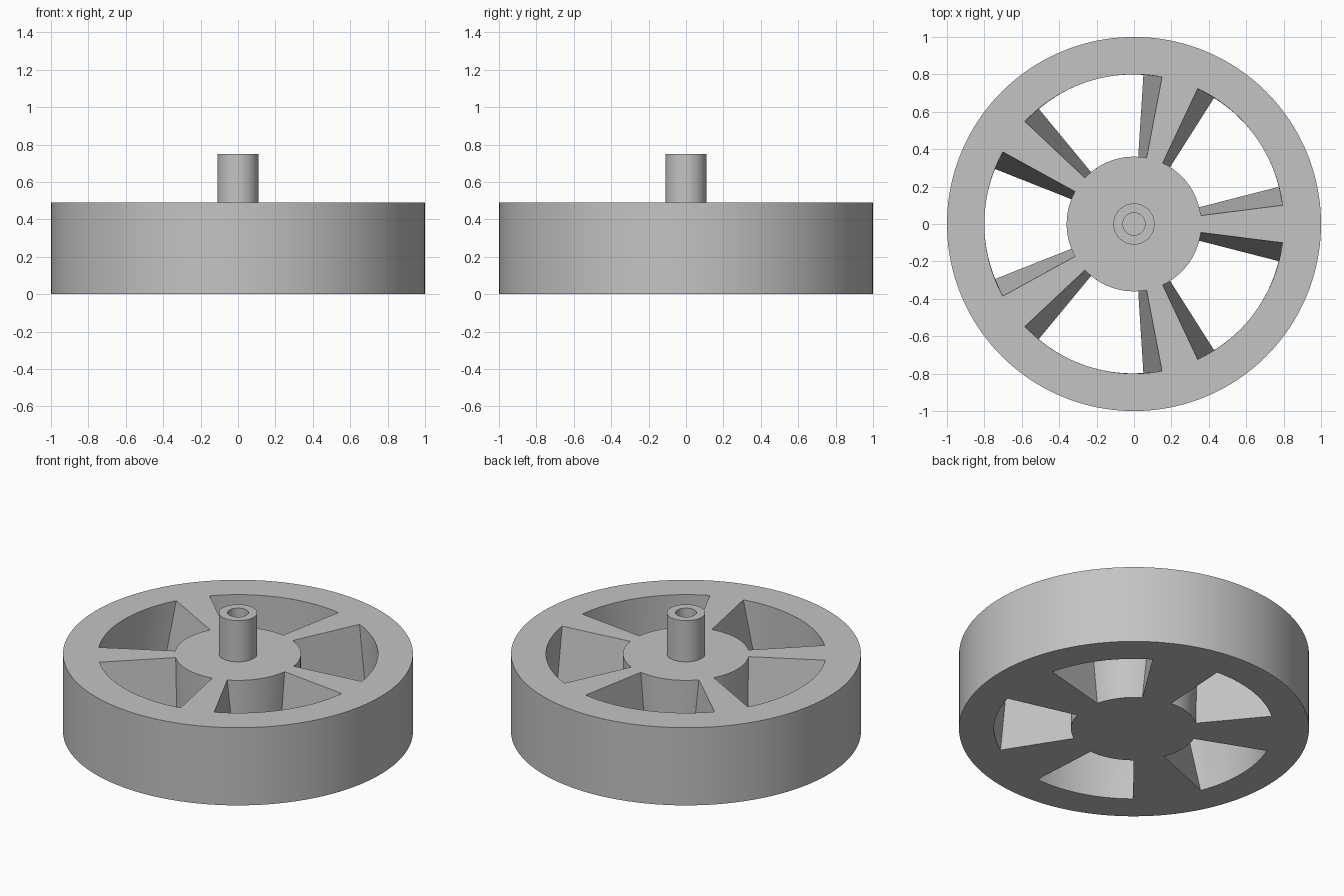
import bpy, bmesh, math

cube = bpy.data.objects.get("Cube")
if cube:
    bpy.data.objects.remove(cube)

SPOKES = 5
COLS = 32                # columns per spoke sector
HALF = 4                 # columns from spoke centre to spoke edge
SECTOR = 72.0
N = SPOKES * COLS
HUB_R, RIM_R, HEIGHT = 0.36, 0.80, 0.49
TOP_HALF, BOTTOM_HALF = 7.2, 14.4    # spokes widen towards the bottom

# Lathe profile (radius, height): underside, tread, top side, hollow shaft
profile = [(HUB_R, 0), (RIM_R, 0), (1, 0), (1, HEIGHT), (RIM_R, HEIGHT),
           (HUB_R, HEIGHT), (0.11, HEIGHT), (0.11, 0.75), (0.06, 0.75), (0.06, HEIGHT)]
HUB_LOW, RIM_LOW, RIM_TOP, HUB_TOP = 0, 1, 4, 5


def column_angle(i, half):
    """Angle of column i when each spoke spans +-half degrees."""
    sector, k = divmod(i, COLS)
    if k <= HALF:
        a = half * k / HALF
    elif k >= COLS - HALF:
        a = SECTOR - half * (COLS - k) / HALF
    else:
        a = half + (SECTOR - 2 * half) * (k - HALF) / (COLS - 2 * HALF)
    return math.radians(sector * SECTOR + a)


def point(bm, p, i):
    r, z = profile[p]
    if p in (HUB_LOW, RIM_LOW):
        a = column_angle(i, BOTTOM_HALF)
    elif p in (HUB_TOP, RIM_TOP):
        a = column_angle(i, TOP_HALF)
    else:
        a = math.tau * i / N
    return bm.verts.new((r * math.cos(a), r * math.sin(a), z))


bm = bmesh.new()
rings = [[point(bm, p, i) for i in range(N)] for p in range(len(profile))]


def band(p, q, i):
    j = (i + 1) % N
    bm.faces.new((rings[p][i], rings[p][j], rings[q][j], rings[q][i]))


for i in range(N):
    k = i % COLS
    in_window = HALF <= k < COLS - HALF
    for p in range(len(profile) - 1):
        if not (in_window and p in (HUB_LOW, RIM_TOP)):
            band(p, p + 1, i)
    # Window walls against the hub and the rim
    if in_window:
        band(HUB_TOP, HUB_LOW, i)
        band(RIM_LOW, RIM_TOP, i)
    # Sloping spoke flanks
    if k in (HALF, COLS - HALF):
        bm.faces.new([rings[p][i] for p in (HUB_LOW, RIM_LOW, RIM_TOP, HUB_TOP)])

# Underside of the hub and floor of the bore
bm.faces.new(rings[HUB_LOW])
bm.faces.new(rings[-1])
bmesh.ops.recalc_face_normals(bm, faces=bm.faces)

mesh = bpy.data.meshes.new("wheel_with_shaft")
bm.to_mesh(mesh)
bm.free()
wheel = bpy.data.objects.new("wheel_with_shaft", mesh)
bpy.context.collection.objects.link(wheel)

# Plain grey
grey = bpy.data.materials.new("grey")
grey.use_nodes = True
colour = (0.55, 0.55, 0.55, 1)
grey.diffuse_color = colour
grey.node_tree.nodes["Principled BSDF"].inputs["Base Color"].default_value = colour
mesh.materials.append(grey)

bpy.ops.object.select_all(action='DESELECT')
wheel.select_set(True)
bpy.context.view_layer.objects.active = wheel
bpy.ops.object.shade_smooth_by_angle(angle=math.radians(30))
